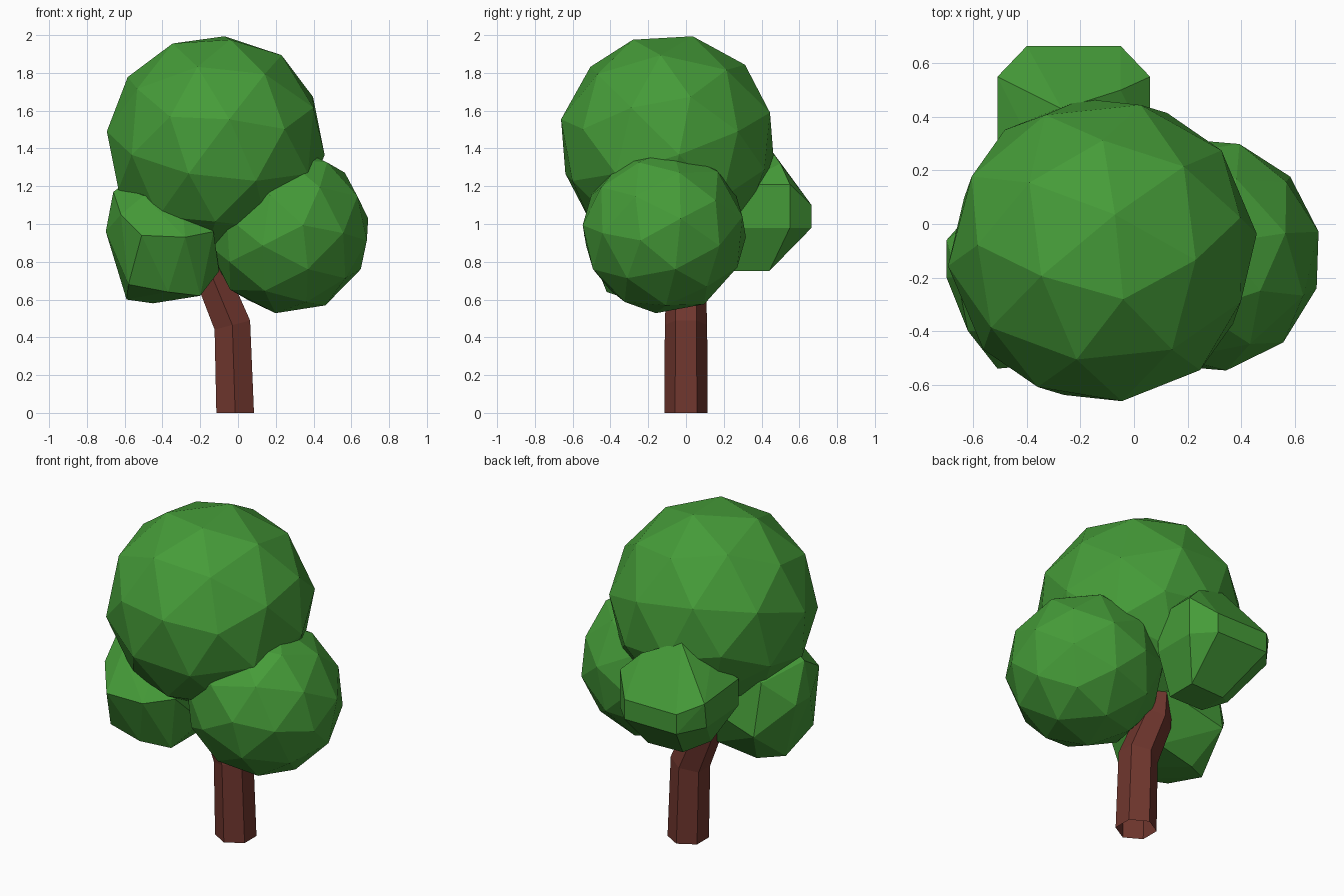
import bpy, bmesh, math
from mathutils import Matrix, Vector

if "Cube" in bpy.data.objects:
    bpy.data.objects.remove(bpy.data.objects["Cube"])


def material(name, color):
    m = bpy.data.materials.new(name)
    m.diffuse_color = (*color, 1)
    m.use_nodes = True
    m.node_tree.nodes["Principled BSDF"].inputs["Base Color"].default_value = m.diffuse_color
    return m


GREEN = material("leaf_green", (0.06, 0.33, 0.04))
BROWN = material("bark_brown", (0.16, 0.037, 0.027))


def finish(bm, name, mat):
    bmesh.ops.recalc_face_normals(bm, faces=bm.faces)
    mesh = bpy.data.meshes.new(name)
    bm.to_mesh(mesh)
    bm.free()
    mesh.materials.append(mat)
    bpy.context.collection.objects.link(bpy.data.objects.new(name, mesh))


def leaf_ball(name, center, radius, turn):
    bm = bmesh.new()
    rot = Matrix.Rotation(turn[1], 4, 'Z') @ Matrix.Rotation(turn[0], 4, 'X')
    bmesh.ops.create_icosphere(bm, subdivisions=2, radius=radius,
                               matrix=Matrix.Translation(center) @ rot)
    finish(bm, name, GREEN)


def leaf_clump(name, points):
    """Faceted clump: convex hull of a few corner points."""
    bm = bmesh.new()
    for p in points:
        bm.verts.new(p)
    bmesh.ops.convex_hull(bm, input=bm.verts)
    loose = [v for v in bm.verts if not v.link_faces]
    bmesh.ops.delete(bm, geom=loose, context='VERTS')
    bmesh.ops.dissolve_limit(bm, angle_limit=math.radians(4),
                             verts=bm.verts, edges=bm.edges)
    finish(bm, name, GREEN)


# Round foliage: large crown and right ball
leaf_ball("main_crown", (-0.118, -0.097, 1.428), 0.583, (0.35, 0.4))
leaf_ball("right_foliage", (0.262, -0.115, 0.962), 0.441, (0.6, 1.0))

# Coarse foliage clump at the front left
leaf_clump("left_foliage", [
    (-.51, -.54, .94), (-.28, -.52, .93), (-.13, -.42, .96), (-.58, -.40, .68),
    (-.37, -.42, .64), (-.2, -.36, .62), (-.2, -.02, .62), (-.45, -.04, .58),
    (-.59, -.12, .6), (-.70, -.2, .96), (-.70, -.06, .96), (-.62, -.4, 1.05),
    (-.66, -.2, 1.17), (-.62, -.2, 1.2), (-.5, -.4, 1.15), (-.3, -.35, 1.15),
    (-.3, 0, 1.2), (-.55, .06, 1.1), (-.54, .12, .79), (-.1, -.2, .75),
    (-.15, .1, .9)])

# Coarse foliage clump at the back
leaf_clump("back_foliage", [
    (-.4, .665, 1.1), (-.05, .665, 1.1), (-.4, .665, .98), (-.05, .665, .98),
    (.06, .55, 1.21), (.06, .55, .98), (-.51, .55, 1.15), (-.51, .53, 1.0),
    (-.05, .5, 1.32), (-.27, .43, 1.42), (-.4, .33, 1.3), (-.28, .43, .75),
    (-.05, .44, .75), (-.28, .25, .75), (-.05, .25, .75), (-.4, .33, .81),
    (.06, .28, 1.21), (.06, .28, .98), (-.51, .22, 1.18), (-.51, .22, 1.02)])

# Six-sided bent trunk, open at the foot: (centre x, centre z, radius, tilt)
bm = bmesh.new()
rings = []
for cx, cz, r, tilt in [(-.015, 0, .115, 0), (-.03, .465, .112, -.25),
                        (-.14, .73, .103, -.4), (-.17, 1.0, .09, -.1)]:
    rot = Matrix.Rotation(tilt, 3, 'Y')
    rings.append([bm.verts.new(rot @ Vector((r * math.sin(i * math.tau / 6),
                                             r * math.cos(i * math.tau / 6), 0))
                               + Vector((cx, 0, cz))) for i in range(6)])
for a, b in zip(rings, rings[1:]):
    for i in range(6):
        j = (i + 1) % 6
        bm.faces.new((a[i], a[j], b[j], b[i]))
bm.faces.new(rings[-1])
finish(bm, "trunk", BROWN)
